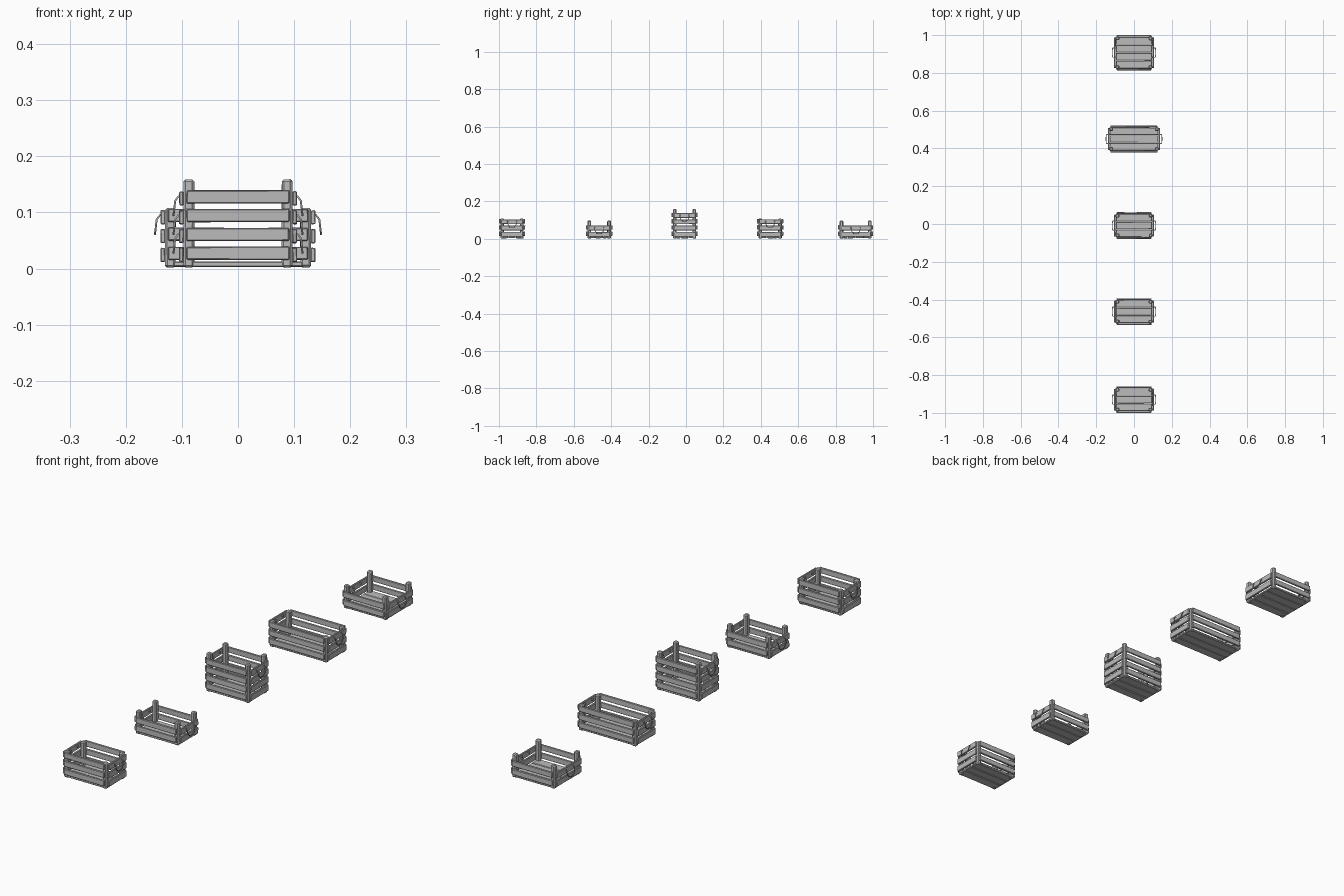
import bpy
import bmesh
import random
from mathutils import Vector

random.seed(4)
cube = bpy.data.objects.get("Cube")
if cube:
    bpy.data.objects.remove(cube, do_unlink=True)

wood = bpy.data.materials.new("grey wood")
wood.use_nodes = True
GREY = (0.5, 0.5, 0.5, 1)
wood.diffuse_color = GREY
wood.node_tree.nodes["Principled BSDF"].inputs["Base Color"].default_value = GREY

THICK = 0.008      # slat thickness
POST = 0.019       # corner post width
SLAT_H = 0.025
PITCH = 0.0335     # spacing between slat rows
FIRST = 0.0245     # centre of the lowest row


def box(name, center, size, wobble=0.0006):
    """Bevelled, slightly hand-cut plank."""
    bm = bmesh.new()
    bmesh.ops.create_cube(bm, size=1)
    for v in bm.verts:
        v.co = Vector(c * s for c, s in zip(v.co, size))
        v.co += Vector(random.uniform(-wobble, wobble) for _ in range(3))
    bmesh.ops.bevel(bm, geom=bm.edges[:], offset=min(size) * 0.2, segments=1, affect='EDGES')
    mesh = bpy.data.meshes.new(name)
    bm.to_mesh(mesh)
    bm.free()
    mesh.materials.append(wood)
    obj = bpy.data.objects.new(name, mesh)
    obj.location = center
    bpy.context.collection.objects.link(obj)
    return obj


def rope_handle(name, side, x, y, z):
    """Rope loop through the top end slat, hanging outward."""
    half = [(-0.012, 0.024, 0.004), (0.001, 0.024, 0.004), (0.007, 0.025, -0.004),
            (0.009, 0.019, -0.022), (0.010, 0.009, -0.030)]
    points = half + [(a, -b, c) for a, b, c in reversed(half)]
    curve = bpy.data.curves.new(name, 'CURVE')
    curve.dimensions = '3D'
    curve.bevel_depth = 0.0019
    curve.bevel_resolution = 1
    curve.use_fill_caps = True
    spline = curve.splines.new('POLY')
    spline.points.add(len(points) - 1)
    for p, (a, b, c) in zip(spline.points, points):
        p.co = (side * (x + a), y + b, z + c, 1)
    curve.materials.append(wood)
    obj = bpy.data.objects.new(name, curve)
    bpy.context.collection.objects.link(obj)
    # knots on the inner face
    for sy in (-1, 1):
        box(name + "_knot", (side * (x - 0.011), y + sy * 0.024, z + 0.004),
            (0.006, 0.007, 0.007))


def crate(name, y, hx, hy, rows, height, planks):
    px, py = hx - THICK, hy - THICK          # outer faces of the posts
    # corner posts
    for sx in (-1, 1):
        for sy in (-1, 1):
            box(name + "_post",
                (sx * (px - POST / 2), y + sy * (py - POST / 2), (height + 0.002) / 2),
                (POST, POST, height - 0.002))
    # side and end slats
    for row in range(rows):
        z = FIRST + row * PITCH
        for s in (-1, 1):
            box(name + "_long_slat", (0, y + s * (hy - THICK / 2), z + 0.003),
                (2 * px - 0.011, THICK, SLAT_H - 0.002))
            box(name + "_end_slat", (s * (hx - THICK / 2), y, z),
                (THICK, 2 * py - 0.009, SLAT_H))
    # floor planks
    width = 2 * (py - 0.001) / planks
    for i in range(planks):
        box(name + "_floor_plank", (0, y - py + 0.001 + (i + 0.5) * width, 0.008),
            (2 * px - 0.004, width - 0.002, 0.009))
    # rope handles
    for s in (-1, 1):
        rope_handle(name + "_handle", s, hx, y, FIRST + (rows - 1) * PITCH)


# name, y, half width, half depth, slat rows, post height, floor planks
crate("medium_crate", -0.930, 0.105, 0.070, 3, 0.108, 3)
crate("shallow_crate", -0.464, 0.105, 0.070, 2, 0.097, 3)
crate("tall_crate", -0.008, 0.105, 0.070, 4, 0.159, 3)
crate("long_crate", 0.450, 0.138, 0.070, 3, 0.108, 3)
crate("wide_tray", 0.907, 0.105, 0.093, 2, 0.097, 4)
